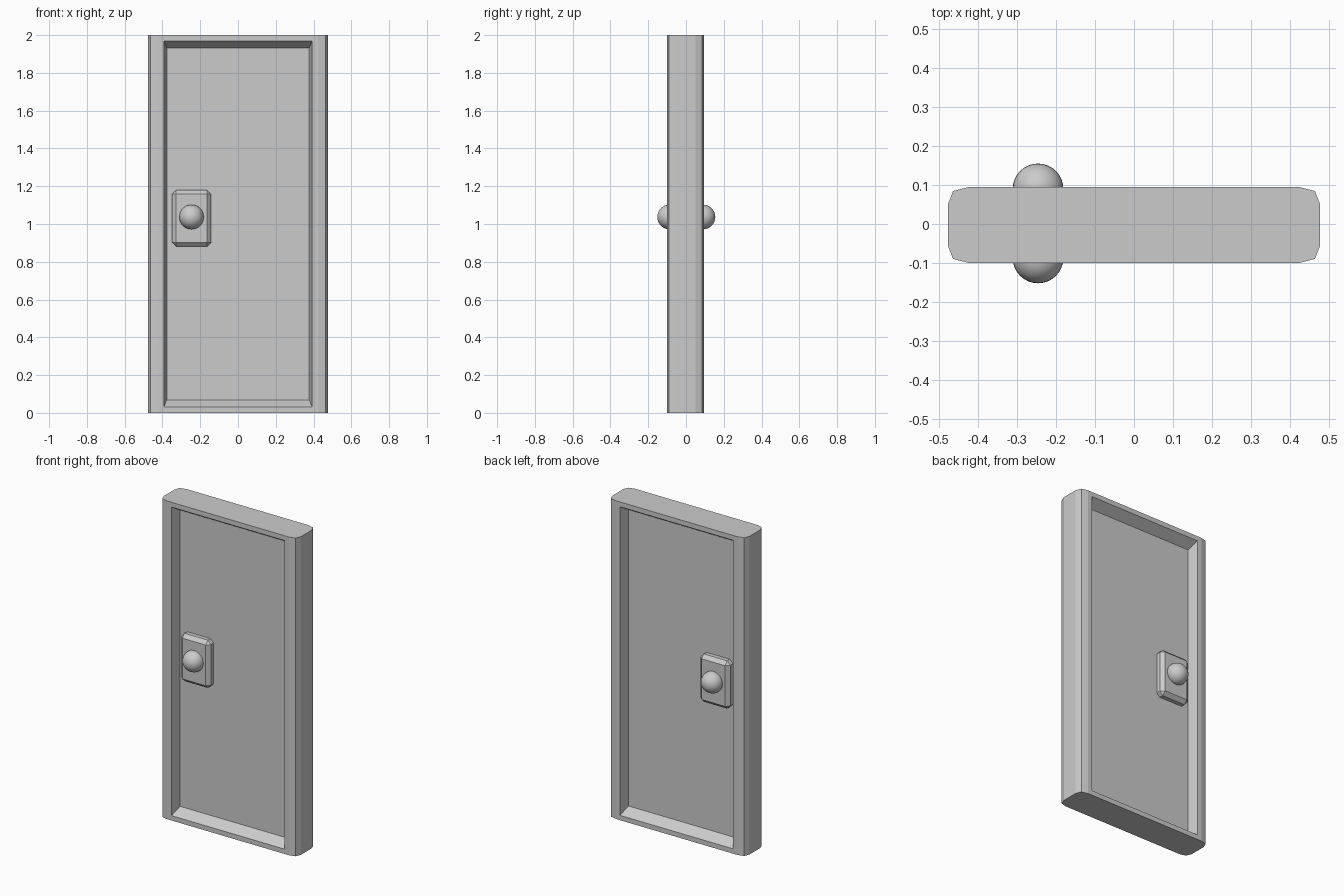
import bpy
import bmesh
from mathutils import Vector

default = bpy.data.objects.get("Cube")
if default:
    bpy.data.objects.remove(default, do_unlink=True)

GREY = (0.6, 0.6, 0.6, 1)
grey = bpy.data.materials.new("plain_grey")
grey.use_nodes = True
grey.diffuse_color = GREY
grey.node_tree.nodes["Principled BSDF"].inputs["Base Color"].default_value = GREY

HEIGHT = 2.0
DOOR_Y = -0.0025
HANDLE_X = -0.246


def finish(bm, name, location):
    mesh = bpy.data.meshes.new(name)
    bm.to_mesh(mesh)
    bm.free()
    mesh.materials.append(grey)
    obj = bpy.data.objects.new(name, mesh)
    obj.location = location
    bpy.context.collection.objects.link(obj)
    return obj


# Door leaf: plan outline with rounded corners, extruded upwards
corner = [(0.423, 0.0975), (0.464, 0.087), (0.477, 0.053)]
right = corner + [(x, -y) for x, y in reversed(corner)]
outline = right + [(-x, -y) for x, y in right]
bm = bmesh.new()
base = bm.faces.new([bm.verts.new((x, y, 0)) for x, y in outline])
top = bmesh.ops.extrude_face_region(bm, geom=[base])["geom"]
bmesh.ops.translate(bm, vec=(0, 0, HEIGHT),
                    verts=[v for v in top if isinstance(v, bmesh.types.BMVert)])
bmesh.ops.recalc_face_normals(bm, faces=bm.faces)

# Recessed panel with sloping sides on the front and back
panels = [f for f in bm.faces if abs(f.normal.y) > 0.99]
for panel in panels:
    bmesh.ops.inset_region(bm, faces=[panel], thickness=0.043)
    inward = -panel.normal.copy()
    panel = bmesh.ops.extrude_discrete_faces(bm, faces=[panel])["faces"][0]
    for v in panel.verts:
        v.co.x *= 0.96
        v.co.z = HEIGHT / 2 + (v.co.z - HEIGHT / 2) * 0.96
        v.co += inward * 0.063
finish(bm, "door_leaf", (0, DOOR_Y, 0))

# Handle plate: one chamfered block passing through the door
bm = bmesh.new()
bmesh.ops.create_cube(bm, size=1)
bmesh.ops.scale(bm, vec=Vector((0.206, 0.166, 0.3)), verts=bm.verts)
bmesh.ops.bevel(bm, geom=bm.edges[:], offset=0.022, segments=1, affect="EDGES")
finish(bm, "handle_plate", (HANDLE_X, DOOR_Y, 1.03))

# Round knobs on both sides
for name, y in (("front_knob", -0.087), ("back_knob", 0.09)):
    bm = bmesh.new()
    bmesh.ops.create_uvsphere(bm, u_segments=32, v_segments=16, radius=0.065)
    for face in bm.faces:
        face.smooth = True
    finish(bm, name, (HANDLE_X, y, 1.037))
